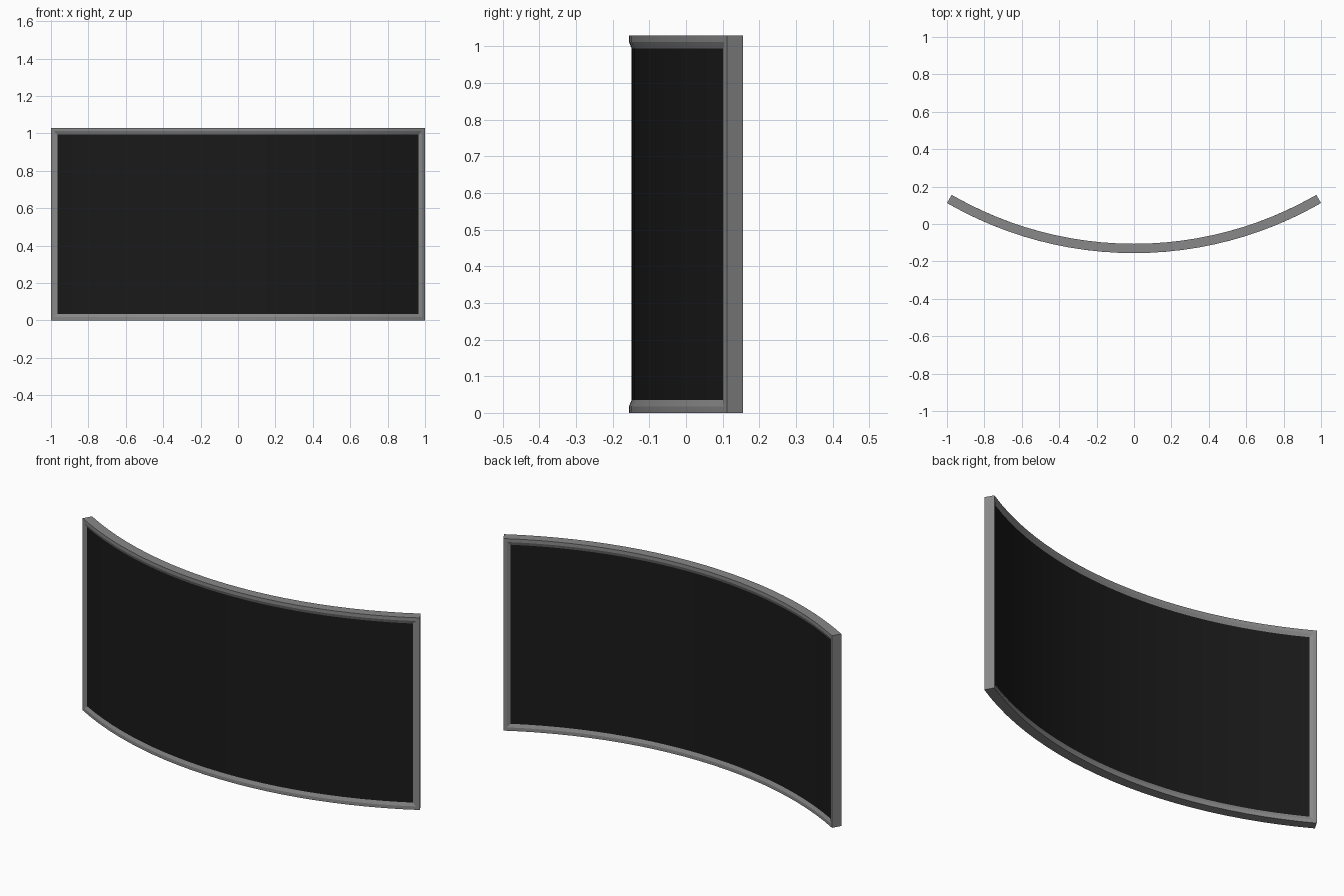
import bpy, math

if "Cube" in bpy.data.objects:
    bpy.data.objects.remove(bpy.data.objects["Cube"])

R, T, H = 2.0, 0.05, 1.03          # outer radius, thickness, height
HALF = math.radians(30)            # half of the arc
YC = (R + (2 * R - T - R) * math.cos(HALF)) / 2   # arc centre, balances y extents
N = 24                             # segments along the arc
W, LIP, DEPTH = 0.035, 0.018, 0.007  # bezel width, flat lip, screen recess


def point(a, r, z):
    return (r * math.sin(a), YC - r * math.cos(a), z)


def outline(inset, r):
    """Closed curved rectangle, inset from the panel border, at radius r."""
    half = HALF - inset / R
    angles = [-half + 2 * half * i / N for i in range(N + 1)]
    return ([point(a, r, inset) for a in angles]
            + [point(a, r, H - inset) for a in reversed(angles)])


def make(name, verts, faces, color):
    mesh = bpy.data.meshes.new(name)
    mesh.from_pydata(verts, [], faces)
    obj = bpy.data.objects.new(name, mesh)
    bpy.context.collection.objects.link(obj)
    mat = bpy.data.materials.new(name + "_material")
    mat.diffuse_color = (*color, 1)
    mat.use_nodes = True
    mat.node_tree.nodes["Principled BSDF"].inputs["Base Color"].default_value = mat.diffuse_color
    mesh.materials.append(mat)
    return obj


# Frame: closed bezel profile (inset, radius) swept round the border
profile = [(0, R), (LIP, R), (W, R - DEPTH),
           (W, R - T + DEPTH), (LIP, R - T), (0, R - T)]
verts = [v for p in profile for v in outline(*p)]
M, P = 2 * (N + 1), len(profile)
faces = []
for p in range(P):
    q = (p + 1) % P
    for i in range(M):
        j = (i + 1) % M
        faces.append((p * M + i, p * M + j, q * M + j, q * M + i))
make("frame", verts, [f[::-1] for f in faces], (0.25, 0.25, 0.25))

# Screen: dark curved faces, front and back, filling the bezel
front, back = outline(W, R - DEPTH), outline(W, R - T + DEPTH)
faces = []
for i in range(N):
    quad = (i, i + 1, M - 2 - i, M - 1 - i)
    faces.append(quad)
    faces.append(tuple(M + k for k in reversed(quad)))
make("screen", front + back, faces, (0.01, 0.01, 0.01))

# Consistent outward normals and smooth arcs with sharp bezel edges
for obj in bpy.data.objects:
    bpy.ops.object.select_all(action='DESELECT')
    obj.select_set(True)
    bpy.context.view_layer.objects.active = obj
    if obj.name == "frame":
        bpy.ops.object.mode_set(mode='EDIT')
        bpy.ops.mesh.select_all(action='SELECT')
        bpy.ops.mesh.normals_make_consistent(inside=False)
        bpy.ops.object.mode_set(mode='OBJECT')
    bpy.ops.object.shade_smooth_by_angle(angle=math.radians(15))
